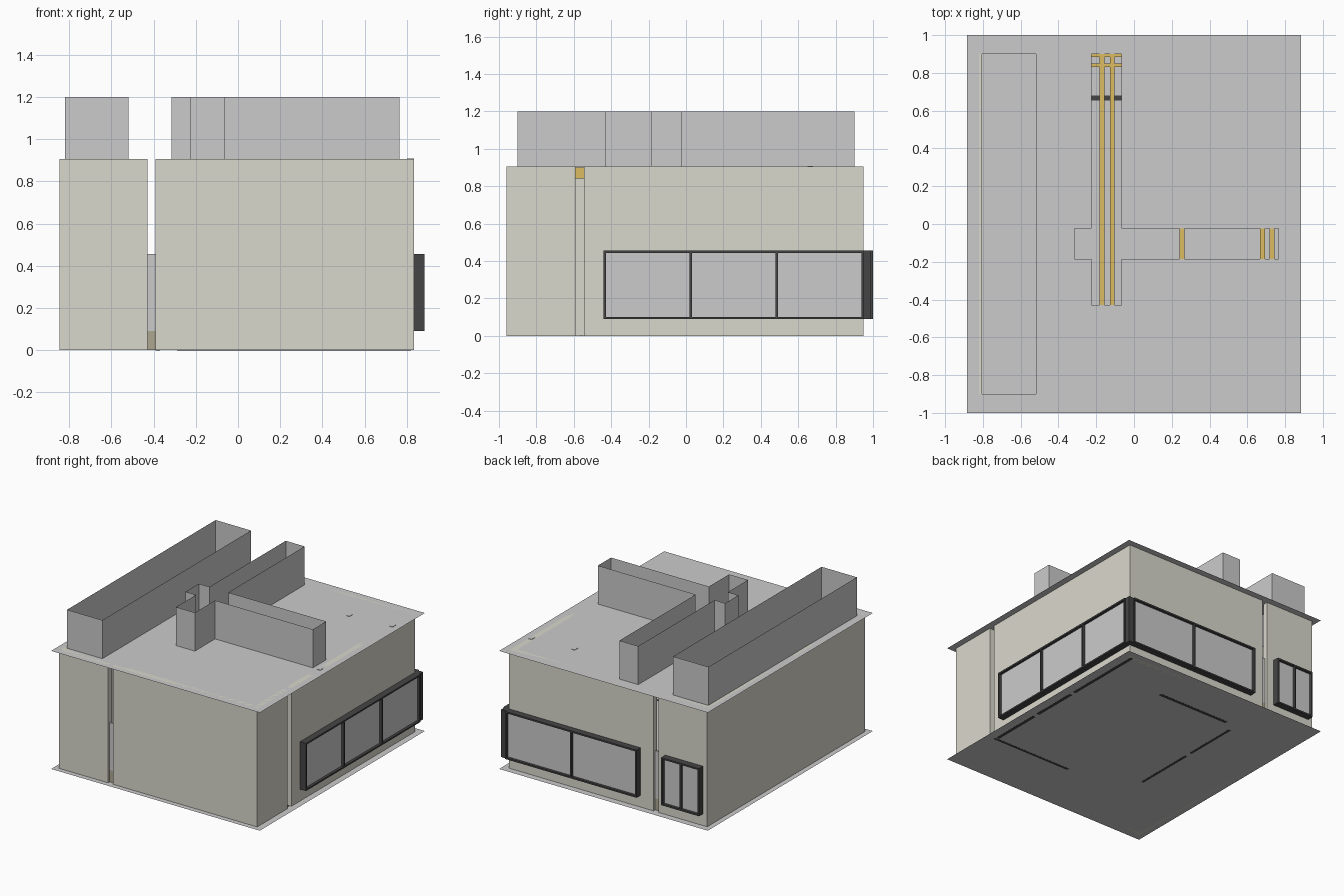
import bpy, bmesh

if "Cube" in bpy.data.objects:
    bpy.data.objects.remove(bpy.data.objects["Cube"])


def material(name, col):
    m = bpy.data.materials.new(name)
    m.diffuse_color = (*col, 1)
    m.use_nodes = True
    m.node_tree.nodes["Principled BSDF"].inputs["Base Color"].default_value = m.diffuse_color
    return m


OLIVE = material("olive_plaster", (0.70, 0.69, 0.61))
BROWN = material("brown_trim", (0.42, 0.39, 0.28))
BLACK = material("black_frame", (0.06, 0.06, 0.06))
GOLD = material("gold_beam", (0.72, 0.50, 0.12))


def finish(name, bm, mat=None):
    bmesh.ops.recalc_face_normals(bm, faces=bm.faces)
    me = bpy.data.meshes.new(name)
    bm.to_mesh(me)
    bm.free()
    ob = bpy.data.objects.new(name, me)
    bpy.context.collection.objects.link(ob)
    if mat:
        me.materials.append(mat)
    return ob


def boxes(name, spans, mat=None):
    """One object from several (x0, x1, y0, y1, z0, z1) blocks."""
    bm = bmesh.new()
    for x0, x1, y0, y1, z0, z1 in spans:
        vs = bmesh.ops.create_cube(bm, size=1)["verts"]
        bmesh.ops.scale(bm, vec=(x1 - x0, y1 - y0, z1 - z0), verts=vs)
        bmesh.ops.translate(bm, vec=((x0 + x1) / 2, (y0 + y1) / 2, (z0 + z1) / 2), verts=vs)
    return finish(name, bm, mat)


XO, H, TOP, T = 0.885, 0.905, 1.2, 0.04
W, E, S, N = -0.845, 0.835, -0.96, 0.95

# floor sheet
bm = bmesh.new()
bm.faces.new([bm.verts.new((x, y, 0)) for x, y in ((-XO, -1), (XO, -1), (XO, 1), (-XO, 1))])
finish("floor_slab", bm)


# roof sheet with a cross-shaped and a long opening, each with raised light-shaft walls
def is_open(x, y):
    long_shaft = -0.82 < x < -0.52 and -0.9 < y < 0.9
    cross_y = -0.225 < x < -0.065 and -0.43 < y < 0.9
    cross_x = -0.315 < x < 0.765 and -0.185 < y < -0.025
    return long_shaft or cross_y or cross_x


xs = (-XO, -0.82, -0.52, -0.315, -0.225, -0.065, 0.765, XO)
ys = (-1, -0.9, -0.43, -0.185, -0.025, 0.9, 1)
bm = bmesh.new()
grid = [[bm.verts.new((x, y, H)) for y in ys] for x in xs]
for i in range(len(xs) - 1):
    for j in range(len(ys) - 1):
        if not is_open((xs[i] + xs[i + 1]) / 2, (ys[j] + ys[j + 1]) / 2):
            bm.faces.new((grid[i][j], grid[i + 1][j], grid[i + 1][j + 1], grid[i][j + 1]))


def outer(e):
    return all(abs(v.co.x) > 0.88 for v in e.verts) or all(abs(v.co.y) > 0.99 for v in e.verts)


rim = [e for e in bm.edges if e.is_boundary and not outer(e)]
ext = bmesh.ops.extrude_edge_only(bm, edges=rim)["geom"]
for v in ext:
    if isinstance(v, bmesh.types.BMVert):
        v.co.z = TOP
loose = [v for v in bm.verts if not v.link_faces]
bmesh.ops.delete(bm, geom=loose, context='VERTS')
finish("roof_with_light_shafts", bm)

# outer walls, split by full-height slots
boxes("outer_walls", [
    (W, -0.43, S, S + T, 0, H), (-0.39, E, S, S + T, 0, H),
    (W, -0.43, N - T, N, 0, H), (-0.39, E, N - T, N, 0, H),
    (W, W + T, S + T, N - T, 0, H),
    (E - T, E, S + T, -0.59, 0, H), (E - T, E, -0.545, N - T, 0, H),
], OLIVE)

# low panels and sills in the slots
boxes("slot_panels", [(-0.43, -0.39, y, y + 0.01, 0.09, 0.455) for y in (S + 0.02, N - 0.03)])
boxes("slot_sills", [(-0.43, -0.39, y, y + 0.01, 0, 0.09) for y in (S + 0.02, N - 0.03)], BROWN)


# projecting windows: thin black frame, fins and recessed glass
def window(name, along_x, a0, a1, panes):
    base = N if along_x else E
    z0, z1, t, d = 0.09, 0.455, 0.012, 0.05

    def span(p0, p1, d0, d1, q0, q1):
        if along_x:
            return (p0, p1, base + d0, base + d1, q0, q1)
        return (base + d0, base + d1, p0, p1, q0, q1)

    parts = [span(a0, a1, 0, d, z0, z0 + t), span(a0, a1, 0, d, z1 - t, z1)]
    for k in range(panes + 1):
        c = a0 + t / 2 + (a1 - a0 - t) * k / panes
        parts.append(span(c - t / 2, c + t / 2, 0, d, z0 + t, z1 - t))
    boxes(name + "_frame", parts, BLACK)
    boxes(name + "_glass", [span(a0 + t, a1 - t, 0.024, 0.03, z0 + t, z1 - t)])


window("side_window", False, -0.44, N, 3)
window("back_window", True, -0.28, E, 2)
window("small_back_window", True, -0.81, -0.49, 2)
boxes("corner_post", [(E, XO - 0.01, N, 0.99, 0.09, 0.455)], BLACK)

# roof beams below the cross opening
boxes("roof_beams",
      [(x - 0.013, x + 0.013, S + T, N - T, 0.84, 0.9) for x in (-0.17, -0.115, 0.255, 0.68, 0.73)]
      + [(-0.38, E - T, y - 0.01, y + 0.01, 0.85, 0.895) for y in (0.84, 0.895)], GOLD)

# dark strips in the floor
boxes("floor_strips", [
    (0.79, 0.815, 0.3, 0.93, -0.001, 0.001), (0.79, 0.815, -0.1, 0.26, -0.001, 0.001),
    (0.79, 0.815, -0.54, -0.14, -0.001, 0.001), (0.14, 0.82, -0.57, -0.55, -0.001, 0.001),
    (-0.29, 0.32, 0.655, 0.68, -0.001, 0.001), (-0.39, -0.37, 0.17, 0.6, -0.001, 0.001),
    (-0.39, -0.37, -0.36, 0.12, -0.001, 0.001)], BLACK)

# small roof plates
boxes("roof_plates", [(x - 0.015, x + 0.015, y - 0.02, y + 0.02, H, H + 0.003)
                      for x, y in ((0.82, 0.7), (0.475, 0.67), (0.817, -0.17))])
